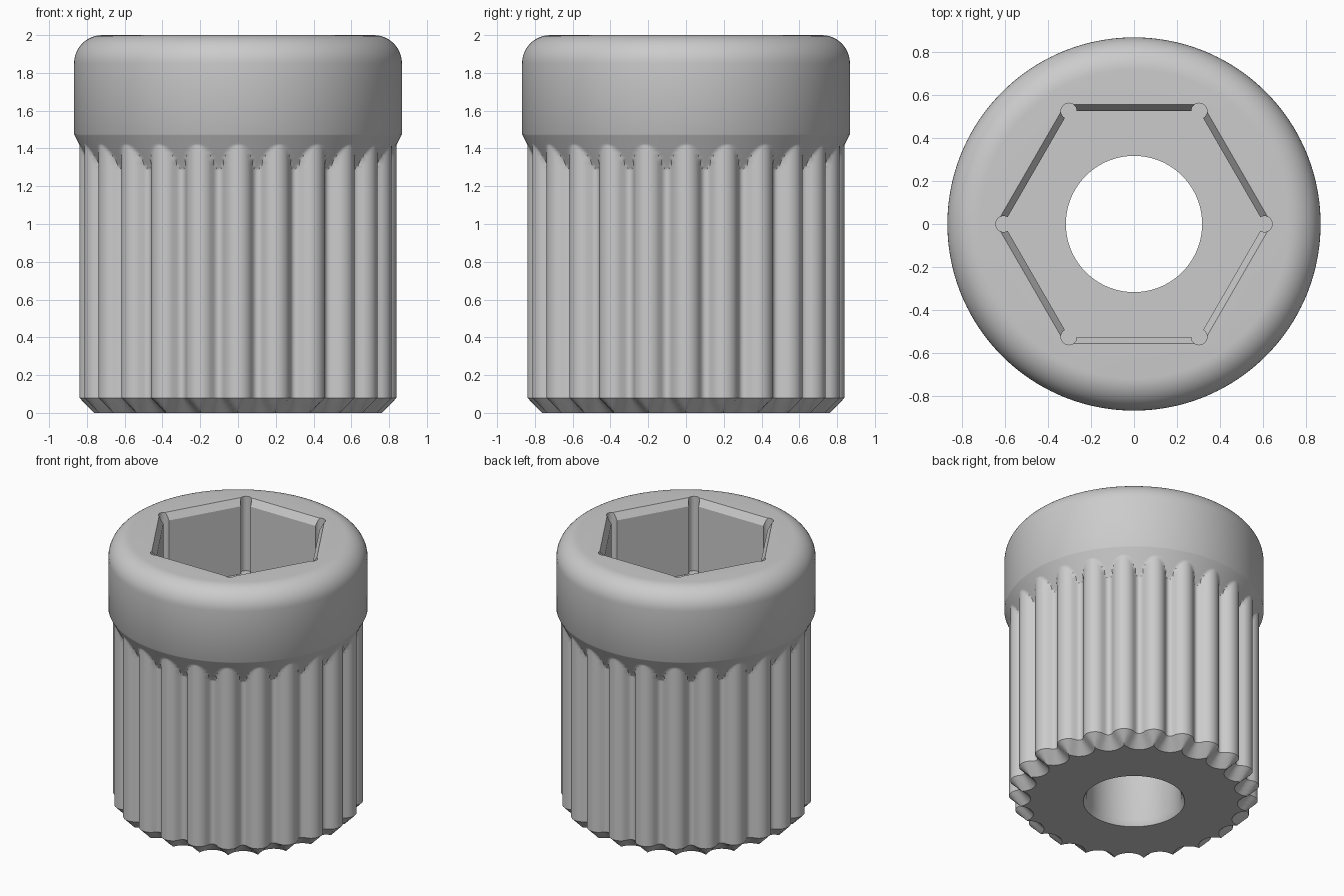
import bpy, bmesh, math
from mathutils import Vector

cube = bpy.data.objects.get("Cube")
if cube:
    bpy.data.objects.remove(cube, do_unlink=True)

RIBS, PER_RIB = 24, 16
STEPS = RIBS * PER_RIB
HALF = math.pi / RIBS
RIB_R, RIB_C, GROOVE_R = 0.08, 0.76, 0.03
CAP_R, FILLET, FLOOR = 0.868, 0.15, 1.45
FLARE_LOW, FLARE_HIGH, FLARE_R = 1.28, 1.475, 0.767

# Centre of the small groove arc that is tangent to two neighbouring ribs
GROOVE_C = RIB_C * math.cos(HALF) + math.sqrt(
    (RIB_R + GROOVE_R) ** 2 - (RIB_C * math.sin(HALF)) ** 2)

grey = bpy.data.materials.new("plain grey")
grey.use_nodes = True
grey.diffuse_color = (0.6, 0.6, 0.6, 1)
grey.node_tree.nodes["Principled BSDF"].inputs["Base Color"].default_value = (0.6, 0.6, 0.6, 1)


def fluted_radius(angle, inset):
    """Radius of the ribbed outline, shrunk evenly by inset."""
    a = abs((angle + HALF) % (2 * HALF) - HALF)
    rib = Vector((RIB_C, 0))
    groove = Vector((GROOVE_C * math.cos(HALF), GROOVE_C * math.sin(HALF)))
    rr, gr = RIB_R - inset, GROOVE_R + inset
    touch = rib + (groove - rib).normalized() * rr
    if a <= math.atan2(touch.y, touch.x):
        c, r, off, sign = RIB_C, rr, a, 1
    else:
        c, r, off, sign = GROOVE_C, gr, HALF - a, -1
    root = max(r * r - (c * math.sin(off)) ** 2, 0)
    return c * math.cos(off) + sign * math.sqrt(root)


def polar(r, a):
    return Vector((r * math.cos(a), r * math.sin(a)))


def ngon(sides, r):
    return [polar(r, 2 * math.pi * i / sides) for i in range(sides)]


def relieved_hexagon(r, relief):
    """Hexagon with a round relief at each corner."""
    points = []
    for k in range(6):
        a = k * math.pi / 3
        for s in range(-8, 9):
            points.append(polar(r, a) + polar(relief, a + s * math.pi / 12))
    return points


def loft(name, sections):
    """Closed solid through (outline, height) sections."""
    bm = bmesh.new()
    rings = [[bm.verts.new((p.x, p.y, z)) for p in outline] for outline, z in sections]
    for low, high in zip(rings, rings[1:]):
        for i in range(len(low)):
            j = (i + 1) % len(low)
            bm.faces.new((low[i], low[j], high[j], high[i]))
    bm.faces.new(rings[0])
    bm.faces.new(rings[-1])
    bmesh.ops.recalc_face_normals(bm, faces=bm.faces)
    mesh = bpy.data.meshes.new(name)
    bm.to_mesh(mesh)
    bm.free()
    mesh.materials.append(grey)
    obj = bpy.data.objects.new(name, mesh)
    bpy.context.collection.objects.link(obj)
    return obj


def fluted(inset, least=0):
    angles = [2 * math.pi * i / STEPS for i in range(STEPS)]
    return [polar(max(fluted_radius(a, inset), least), a) for a in angles]


# Outer shell: bottom chamfer, ribs, conical flare, cap wall and rounded rim
sections = [(fluted(0.078 * (1 - k / 4)), 0.02 * k) for k in range(5)]
for k in range(33):
    t = k / 32
    sections.append((fluted(0, FLARE_R + (CAP_R - FLARE_R) * t),
                     FLARE_LOW + (FLARE_HIGH - FLARE_LOW) * t))
for k in range(13):
    t = math.pi / 2 * k / 12
    sections.append((ngon(STEPS, CAP_R - FILLET + FILLET * math.cos(t)),
                     2 - FILLET + FILLET * math.sin(t)))
body = loft("ribbed_body", sections)

# Cutters: eased through hole, hexagonal socket with reliefs, socket chamfer
HEX_R = 0.525 / math.cos(math.pi / 6)
RIM_R = 0.555 / math.cos(math.pi / 6)
SLOPE = (RIM_R - HEX_R) / 0.05
cutters = [
    loft("through_hole_cutter", [(ngon(96, 0.36), -0.02), (ngon(96, 0.34), 0),
                                 (ngon(96, 0.317), 0.04), (ngon(96, 0.317), 1.6)]),
    loft("hex_socket_cutter", [(relieved_hexagon(HEX_R, 0.037), FLOOR),
                               (relieved_hexagon(HEX_R, 0.037), 2.1)]),
    loft("socket_chamfer_cutter", [(ngon(6, HEX_R - 0.02 * SLOPE), 1.93),
                                   (ngon(6, RIM_R + 0.05 * SLOPE), 2.05)])]

bpy.context.view_layer.objects.active = body
body.select_set(True)
for cutter in cutters:
    mod = body.modifiers.new("cut", 'BOOLEAN')
    mod.operation, mod.solver, mod.object = 'DIFFERENCE', 'EXACT', cutter
    bpy.ops.object.modifier_apply(modifier=mod.name)
    bpy.data.objects.remove(cutter, do_unlink=True)

bpy.ops.object.shade_smooth_by_angle(angle=math.radians(30))
